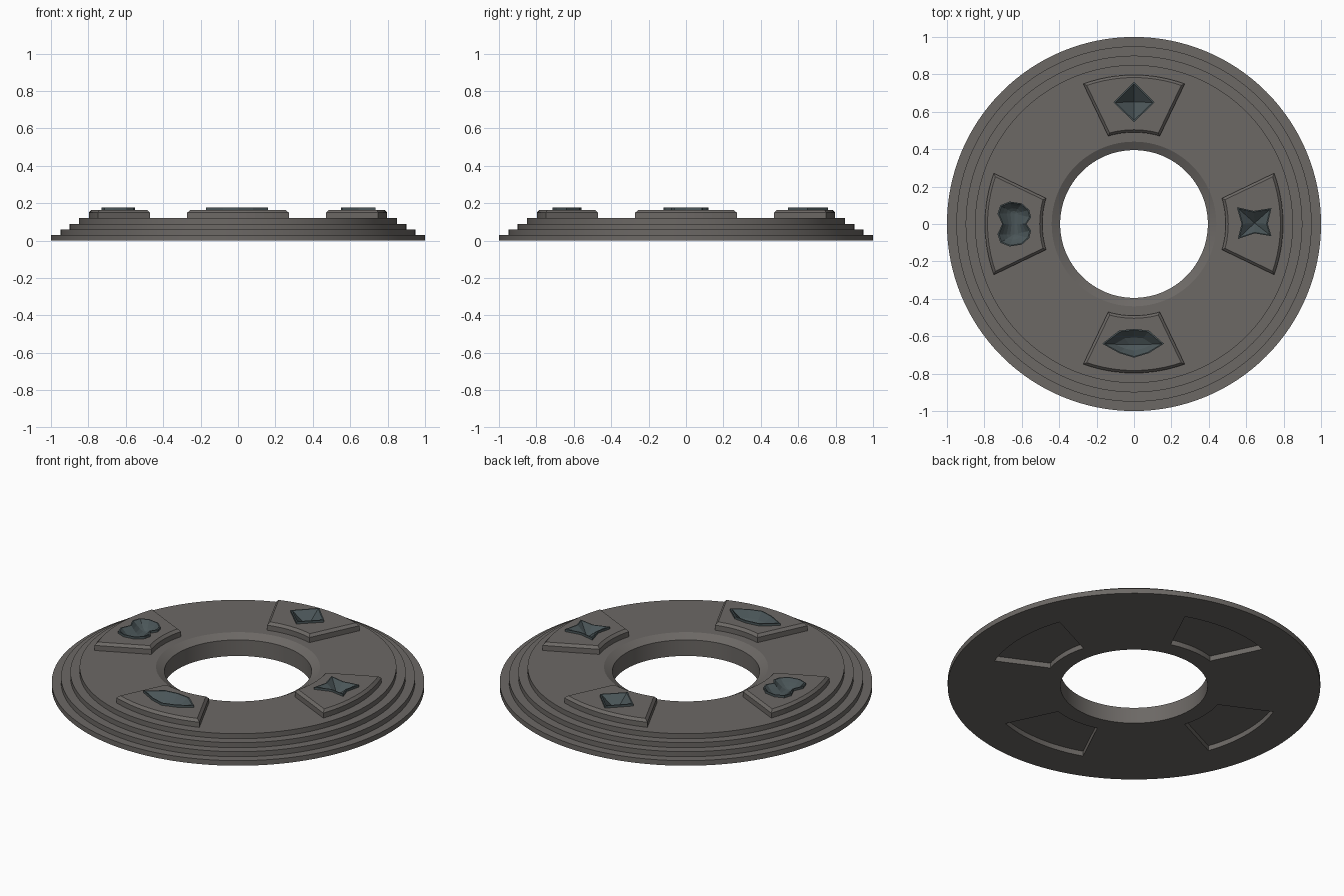
import bpy, bmesh, math
from mathutils import Vector

if "Cube" in bpy.data.objects:
    bpy.data.objects.remove(bpy.data.objects["Cube"])


def material(name, rgb):
    m = bpy.data.materials.new(name)
    m.diffuse_color = (*rgb, 1)
    m.use_nodes = True
    m.node_tree.nodes["Principled BSDF"].inputs["Base Color"].default_value = m.diffuse_color
    return m


STONE = material("warm_grey_stone", (0.15, 0.139, 0.13))
GEM = material("dark_teal_grey", (0.07, 0.093, 0.099))


def finish(bm, name, mat):
    me = bpy.data.meshes.new(name)
    bm.to_mesh(me)
    bm.free()
    me.materials.append(mat)
    ob = bpy.data.objects.new(name, me)
    bpy.context.collection.objects.link(ob)
    return ob


def add_loop(bm, pts, z):
    return [bm.verts.new((x, y, z)) for x, y in pts]


def bridge(bm, a, b):
    n = len(a)
    for i in range(n):
        j = (i + 1) % n
        bm.faces.new((a[i], a[j], b[j], b[i]))


def circle(r, n=128):
    return [(r * math.cos(2 * math.pi * i / n), r * math.sin(2 * math.pi * i / n)) for i in range(n)]


def wedge(turn, d):
    """Counter-clockwise outline of a flared plate, inset by d."""
    m, a = 0.48, -0.088 - 1.11 * d

    def half_angle(r):
        x = (-a * m + math.sqrt(a * a * m * m - (1 + m * m) * (a * a - r * r))) / (1 + m * m)
        return math.atan2(a + m * x, x)
    pts, n = [], 12
    for r, s in ((0.797 - d, 1), (0.49 + d, -1)):
        h = half_angle(r)
        for i in range(n + 1):
            t = turn + s * h * (2 * i / n - 1)
            pts.append((r * math.cos(t), r * math.sin(t)))
    return pts


# Stepped ring, turned from a profile
profile = [(0.395, 0), (1, 0), (1, 0.03), (0.95, 0.03), (0.95, 0.06), (0.90, 0.06),
           (0.90, 0.09), (0.85, 0.09), (0.85, 0.12), (0.44, 0.12), (0.395, 0.095)]
bm = bmesh.new()
loops = [add_loop(bm, circle(r), z) for r, z in profile]
for i, lp in enumerate(loops):
    bridge(bm, lp, loops[(i + 1) % len(loops)])
bmesh.ops.recalc_face_normals(bm, faces=bm.faces)
base = finish(bm, "stepped_ring", STONE)

# Pockets for the four plates, open on the underside
bm = bmesh.new()
for k in range(4):
    pts = wedge(k * math.pi / 2, 0)
    lo, hi = add_loop(bm, pts, -0.05), add_loop(bm, pts, 0.2)
    bridge(bm, lo, hi)
    bm.faces.new(lo[::-1])
    bm.faces.new(hi)
cutter = finish(bm, "pocket_cutter", STONE)
cutter.hide_render = True
mod = base.modifiers.new("pockets", "BOOLEAN")
mod.operation, mod.solver, mod.object = "DIFFERENCE", "EXACT", cutter
bpy.context.view_layer.objects.active = base
base.select_set(True)
bpy.ops.object.modifier_apply(modifier=mod.name)
bpy.data.objects.remove(cutter)
bpy.ops.object.shade_smooth_by_angle(angle=math.radians(20))


def plate(name, turn, hole):
    """Chamfered wedge plate with an opening for its gem."""
    bm = bmesh.new()
    lows = [add_loop(bm, wedge(turn, d), z) for d, z in ((0, 0.03), (0, 0.15), (0.014, 0.165))]
    bridge(bm, lows[0], lows[1])
    bridge(bm, lows[1], lows[2])
    bm.faces.new(lows[0][::-1])
    top = lows[2]
    edges = [bm.edges.get((top[i - 1], top[i])) for i in range(len(top))]
    inner = add_loop(bm, hole, 0.165)
    edges += [bm.edges.new((inner[i - 1], inner[i])) for i in range(len(inner))]
    res = bmesh.ops.triangle_fill(bm, edges=edges, use_beauty=True)
    for f in res["geom"]:
        if isinstance(f, bmesh.types.BMFace):
            f.normal_update()
            if f.normal.z < 0:
                f.normal_flip()
    finish(bm, name, STONE)


def gem(name, outline, target, rings, depth):
    """Raised rim around a hollow that sinks towards target(x, y)."""
    bm = bmesh.new()
    steps = [(0, 0.16), (0, 0.178), (0.09, 0.178)]
    for i in range(1, rings + 1):
        t = i / rings
        steps.append((0.09 + 0.91 * t, 0.178 - depth * (math.sin(t * math.pi / 2) if rings > 1 else 1)))
    prev = None
    for t, z in steps:
        pts = [Vector(p).lerp(Vector(target(*p)), t) for p in outline]
        lp = add_loop(bm, pts, z)
        if prev:
            bridge(bm, prev, lp)
        prev = lp
    bmesh.ops.remove_doubles(bm, verts=bm.verts, dist=0.0005)
    # close the floor where the hollow ends in a line
    finish(bm, name, GEM)


lobe = [(-0.575, 0), (-0.55, 0.035), (-0.56, 0.075), (-0.6, 0.11), (-0.665, 0.12),
        (-0.715, 0.1), (-0.73, 0.055), (-0.705, 0)]
lobes = lobe + [(x, -y) for x, y in lobe[-2:0:-1]]
diamond = [(0.11, 0.65), (0, 0.76), (-0.11, 0.65), (0, 0.545)]
star = [(0.55, 0.09), (0.575, 0), (0.555, -0.08), (0.645, -0.05),
        (0.735, -0.065), (0.715, 0), (0.735, 0.085), (0.64, 0.07)]
leaf = [(-0.17, -0.64), (-0.08, -0.69), (0, -0.715), (0.08, -0.69),
        (0.16, -0.64), (0.08, -0.57), (0, -0.56), (-0.08, -0.57)]

# name, turn, outline, lowest point, rings, depth
parts = [
    ("right", 0, star, lambda x, y: (0.645, 0.005), 1, 0.055),
    ("back", math.pi / 2, diamond, lambda x, y: (0, 0.652), 1, 0.07),
    ("left", math.pi, lobes, lambda x, y: (-0.64, 0.055 * ((y > 0) - (y < 0))), 4, 0.05),
    ("front", -math.pi / 2, leaf, lambda x, y: (x * 0.3, -0.645), 2, 0.055),
]
for name, turn, outline, target, rings, depth in parts:
    plate(name + "_plate", turn, outline)
    gem(name + "_gem_inlay", outline, target, rings, depth)
